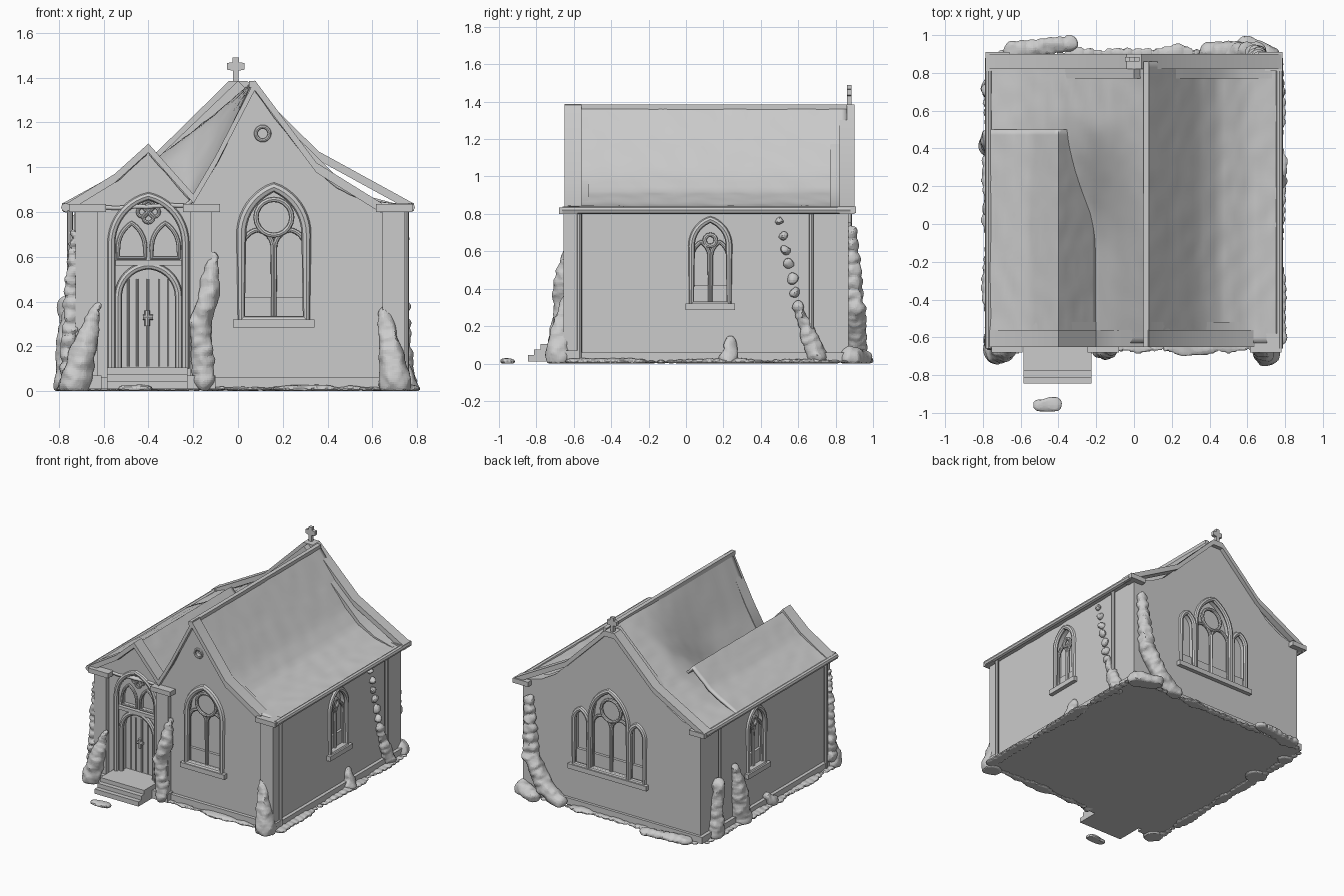
import bpy, bmesh, math, random
from mathutils import Matrix, Vector, noise

if "Cube" in bpy.data.objects:
    bpy.data.objects.remove(bpy.data.objects["Cube"])

random.seed(4)


def frame(u, w, d):
    """Wall frame: u along the wall, v up, w outward, d from the origin."""
    u, w, v = Vector(u), Vector(w), Vector((0, 0, 1))
    m = Matrix((u, v, w)).transposed().to_4x4()
    m.translation = w * d
    return m


FRONT = frame((1, 0, 0), (0, -1, 0), 0.62)
RIGHT = frame((0, 1, 0), (1, 0, 0), 0.73)
BACK = frame((-1, 0, 0), (0, 1, 0), 0.87)
LEFT = frame((0, -1, 0), (-1, 0, 0), 0.73)


def finish(name, bm):
    bmesh.ops.recalc_face_normals(bm, faces=bm.faces)
    me = bpy.data.meshes.new(name)
    bm.to_mesh(me)
    bm.free()
    ob = bpy.data.objects.new(name, me)
    bpy.context.collection.objects.link(ob)
    return ob


def prism(name, pts, w0, w1, M):
    bm = bmesh.new()
    f = bm.faces.new([bm.verts.new(M @ Vector((u, v, w0))) for u, v in pts])
    ext = bmesh.ops.extrude_face_region(bm, geom=[f])
    d = M.to_3x3() @ Vector((0, 0, w1 - w0))
    bmesh.ops.translate(bm, vec=d, verts=[v for v in ext['geom'] if isinstance(v, bmesh.types.BMVert)])
    return finish(name, bm)


def box(name, x0, x1, y0, y1, z0, z1):
    return prism(name, [(x0, z0), (x1, z0), (x1, z1), (x0, z1)], -y0, -y1, frame((1, 0, 0), (0, -1, 0), 0))


def tube(name, lines, r, M, w=0.0, closed=False):
    cu = bpy.data.curves.new(name, 'CURVE')
    cu.dimensions = '3D'
    cu.bevel_depth, cu.bevel_resolution, cu.use_fill_caps = r, 2, True
    for pts in lines:
        s = cu.splines.new('POLY')
        s.points.add(len(pts) - 1)
        for p, (u, v) in zip(s.points, pts):
            p.co = (M @ Vector((u, v, w))).to_4d()
        s.use_cyclic_u = closed
    ob = bpy.data.objects.new(name, cu)
    bpy.context.collection.objects.link(ob)
    bpy.ops.object.select_all(action='DESELECT')
    ob.select_set(True)
    bpy.context.view_layer.objects.active = ob
    bpy.ops.object.convert(target='MESH')
    return ob


def arch(cx, hw, base, spring, top, n=10):
    h = top - spring
    c = (h * h - hw * hw) / (2 * hw)
    a = math.atan2(h, c)
    right = [(hw + c, i * a / n) for i in range(n + 1)]
    right = [(R * math.cos(t) - c, spring + R * math.sin(t)) for R, t in right]
    pts = [(hw, base)] + right
    return [(cx + u, v) for u, v in pts] + [(cx - u, v) for u, v in reversed(pts[:-1])]


def circle(cx, cz, r, n=20):
    return [(cx + r * math.cos(i * math.tau / n), cz + r * math.sin(i * math.tau / n)) for i in range(n)]


def cut(wall, pts, depth, M):
    c = prism("cutter", pts, -depth, 0.1, M)
    c.hide_render = True
    mod = wall.modifiers.new("opening", 'BOOLEAN')
    mod.operation, mod.solver, mod.object = 'DIFFERENCE', 'EXACT', c
    bpy.context.view_layer.objects.active = wall
    bpy.ops.object.modifier_apply(modifier=mod.name)
    bpy.data.objects.remove(c)


def window(name, wall, M, cx, hw, base, spring, top, lights=2, ring=0.0, fr=0.018):
    outline = arch(cx, hw, base, spring, top)
    cut(wall, outline, 0.05, M)
    tube(name + "_surround", [outline], fr, M, 0.0, True)
    s = hw + fr + 0.015
    prism(name + "_sill", [(cx - s, base - 0.035), (cx + s, base - 0.035), (cx + s, base), (cx - s, base)], -0.04, 0.03, M)
    low = base + 0.1
    prism(name + "_lower_panel", [(cx - hw, base), (cx + hw, base), (cx + hw, low), (cx - hw, low)], -0.052, -0.03, M)
    if lights == 2:
        tip = spring + (0.02 if ring else 0.06)
        subs = [arch(cx + s * hw / 2, hw / 2 - 0.004, base, tip - 0.08, tip) for s in (-1, 1)]
        tube(name + "_tracery", subs, 0.011, M, -0.025, True)
    if ring:
        tube(name + "_ring", [circle(cx, spring + ring * 0.95, ring)], 0.012, M, -0.02, True)


# walls
body = box("nave_walls", -0.73, 0.73, -0.54, 0.79, 0.012, 0.82)
front = prism("front_wall", [(-0.73, 0.012), (0.73, 0.012), (0.73, 0.82), (0.62, 0.83), (0.35, 1.0), (0.08, 1.36),
              (-0.1, 1.03), (-0.2, 0.87), (-0.4, 1.08), (-0.55, 0.95), (-0.73, 0.83)], -0.1, 0, FRONT)
half = [(0.73, 0.012), (0.73, 0.83), (0.58, 0.87), (0.46, 0.94), (0.35, 1.05)]
back = prism("back_wall", half + [(0, 1.385)] + [(-u, v) for u, v in reversed(half)], -0.1, 0, BACK)
box("plinth", -0.755, 0.755, -0.645, 0.89, 0.01, 0.06)

# windows
window("front_window", front, FRONT, 0.16, 0.145, 0.32, 0.70, 0.91, 2, 0.08, 0.022)
window("right_window", body, RIGHT, 0.13, 0.1, 0.32, 0.63, 0.77, 2, 0.03)
window("left_window", body, LEFT, -0.22, 0.1, 0.32, 0.63, 0.77, 2, 0.03)
window("back_centre_window", back, BACK, -0.02, 0.155, 0.32, 0.70, 0.93, 2, 0.08)
for i, u in enumerate((-0.25, 0.21)):
    window("back_side_window_%d" % i, back, BACK, u, 0.06, 0.32, 0.65, 0.74, 1)
cut(front, circle(0.11, 1.15, 0.03), 0.04, FRONT)
tube("gable_roundel", [circle(0.11, 1.15, 0.03)], 0.009, FRONT, 0, True)

# porch doorway with window above
cut(front, arch(-0.4, 0.165, 0.1, 0.66, 0.87), 0.03, FRONT)
tube("porch_arch", [arch(-0.4, 0.165, 0.1, 0.66, 0.87)], 0.018, FRONT)
cut(front, arch(-0.4, 0.13, 0.1, 0.42, 0.555), 0.065, FRONT)
tube("door_arch", [arch(-0.4, 0.135, 0.1, 0.42, 0.56)], 0.017, FRONT, -0.02)
prism("door_head_band", [(-0.565, 0.56), (-0.235, 0.56), (-0.235, 0.585), (-0.565, 0.585)], -0.04, 0.0, FRONT)
for u in (-0.475, -0.325):
    lancet = arch(u, 0.06, 0.595, 0.64, 0.75)
    cut(front, lancet, 0.06, FRONT)
    tube("fanlight_lancet", [lancet], 0.01, FRONT, -0.025, True)
foil = [circle(-0.4 + 0.026 * math.cos(a), 0.8 + 0.026 * math.sin(a), 0.022, 12) for a in (0, math.pi / 2, math.pi, -math.pi / 2)]
tube("quatrefoil", foil, 0.008, FRONT, -0.022, True)
for s in (-1, 1):
    tube("door_planks", [[(-0.4 + s * u, 0.11), (-0.4 + s * u, 0.5)] for u in (0.003, 0.05, 0.09)], 0.005, FRONT, -0.063)
tube("door_handle", [[(-0.405, 0.29), (-0.405, 0.36)], [(-0.425, 0.33), (-0.38, 0.33)]], 0.012, FRONT, -0.05)
for i in range(3):
    box("door_step_%d" % i, -0.585, -0.225, -0.845 + 0.033 * i, -0.55, 0.01, 0.045 + 0.03 * i)


# roofs as height fields
def interp(p, x):
    for (a, za), (b, zb) in zip(p, p[1:]):
        if x <= b:
            return za + (zb - za) * max(0, x - a) / (b - a)
    return p[-1][1]


EAST = [(0.065, 1.38), (0.2, 1.2), (0.35, 1.01), (0.45, 0.92), (0.6, 0.85), (0.79, 0.82)]
WEST_FRONT = [(-0.78, 0.82), (-0.22, 0.84), (-0.1, 1.04), (0.065, 1.38)]
WEST_BACK = [(-0.78, 0.825), (-0.6, 0.89), (-0.4, 1.01), (-0.1, 1.24), (0.065, 1.38)]
PORCH = [(-0.78, 0.825), (-0.55, 0.95), (-0.4, 1.085), (-0.2, 0.86)]


def main_roof(x, y):
    if x > 0.065:
        return interp(EAST, x)
    s = min(1, max(0, (y + 0.15) / 0.75))
    s = s * s * (3 - 2 * s)
    return interp(WEST_FRONT, x) * (1 - s) + interp(WEST_BACK, x) * s


def span(a, b, n):
    return [a + (b - a) * i / n for i in range(n)] + [b]


def roof(name, xs, ys, fn):
    bm = bmesh.new()
    g = [[bm.verts.new((x, y, fn(x, y) + 0.005 * noise.noise((x * 22, y * 9, 0)))) for y in ys] for x in xs]
    for r, q in zip(g, g[1:]):
        for j in range(len(ys) - 1):
            bm.faces.new((r[j], q[j], q[j + 1], r[j + 1]))
    ob = finish(name, bm)
    m = ob.modifiers.new("thickness", 'SOLIDIFY')
    m.thickness, m.offset = 0.018, -1


roof("main_roof", span(-0.78, 0.065, 34)[:-1] + span(0.065, 0.78, 26), span(-0.63, 0.86, 50), main_roof)
roof("porch_roof", span(-0.78, -0.4, 16)[:-1] + span(-0.4, -0.2, 10), span(-0.63, 0.5, 40), lambda x, y: interp(PORCH, x))
box("ridge_cap", 0.05, 0.08, -0.65, 0.86, 1.355, 1.385)


# gable copings
def coping(name, pts, t, w0, w1, M):
    prism(name, pts + [(u, v - t) for u, v in reversed(pts)], w0, w1, M)


coping("main_gable_coping", [(-0.2, 0.88), (-0.1, 1.05), (0.075, 1.388), (0.35, 1.02), (0.64, 0.84)], 0.045, -0.06, 0.03, FRONT)
coping("porch_gable_coping", [(-0.77, 0.835), (-0.55, 0.97), (-0.4, 1.105), (-0.2, 0.88)], 0.04, -0.06, 0.03, FRONT)
coping("back_gable_coping", [(-0.78, 0.84), (-0.36, 1.07), (-0.04, 1.385), (0.04, 1.385), (0.36, 1.07), (0.78, 0.84)], 0.04, -0.05, 0.03, BACK)

# roof cross
cross = [(0.012, 1.37), (0.012, 1.43), (0.038, 1.435), (0.038, 1.465), (0.014, 1.468), (0.014, 1.49)]
prism("roof_cross", [(u + 0.01, v) for u, v in cross] + [(0.01 - u, v) for u, v in reversed(cross)], -0.01, 0.015, BACK)

# eaves, corner piers and drain pipes
for s, M in ((1, RIGHT), (-1, LEFT)):
    tube("eaves_gutter", [[(-0.66, 0.82), (0.88, 0.82)] if s > 0 else [(-0.88, 0.82), (0.66, 0.82)]], 0.02, M, 0.04)
    for y in (-0.57, 0.67):
        tube("drain_pipe", [[(s * y, 0.02), (s * y, 0.82)]], 0.013, M, 0.02)
    box("back_corner_cap", s * 0.66, s * 0.785, 0.81, 0.91, 0.805, 0.84)
for i, x in enumerate((-0.675, -0.165, 0.695)):
    box("front_pier_%d" % i, x - 0.05, x + 0.05, -0.655, -0.58, 0.012, 0.81)
    box("pier_cap_%d" % i, x - 0.08, x + 0.085, -0.68, -0.58, 0.8, 0.835)
    box("pier_foot_%d" % i, x - 0.065, x + 0.065, -0.685, -0.58, 0.01, 0.07)


# climbing plants and bushes: blobs along a path, merged by voxels
def foliage(name, path, squash=1.0, steps=6):
    bm = bmesh.new()
    for a, b in zip(path, path[1:]):
        for i in range(steps + 1):
            x, y, z, r = (p + (q - p) * i / steps for p, q in zip(a, b))
            m = Matrix.Translation((x, y, z)) @ Matrix.Diagonal((1, 1, squash, 1))
            bmesh.ops.create_icosphere(bm, subdivisions=3, radius=r, matrix=m)
    for v in bm.verts:
        v.co += 0.014 * noise.noise_vector(v.co * 22) * (1, squash)[squash < 1]
        v.co.z = max(0.0, v.co.z)
    ob = finish(name, bm)
    m = ob.modifiers.new("merge", 'REMESH')
    m.mode, m.voxel_size = 'VOXEL', 0.009


foliage("left_front_ivy", [(-0.73, -0.67, 0.03, 0.07), (-0.69, -0.67, 0.18, 0.06), (-0.63, -0.65, 0.38, 0.02)])
foliage("left_corner_ivy", [(-0.75, -0.62, 0.1, 0.05), (-0.74, -0.62, 0.45, 0.035), (-0.73, -0.63, 0.7, 0.02)])
foliage("middle_ivy", [(-0.15, -0.67, 0.05, 0.05), (-0.17, -0.66, 0.3, 0.05), (-0.13, -0.66, 0.43, 0.05), (-0.11, -0.64, 0.6, 0.025)])
foliage("right_front_ivy", [(0.7, -0.68, 0.04, 0.075), (0.68, -0.67, 0.2, 0.05), (0.65, -0.64, 0.35, 0.025)])
foliage("right_wall_ivy", [(0.74, 0.7, 0.04, 0.055), (0.74, 0.6, 0.3, 0.03), (0.735, 0.5, 0.76, 0.025)])
foliage("right_wall_bush", [(0.755, 0.23, 0.02, 0.05), (0.74, 0.24, 0.12, 0.03)])
foliage("left_wall_ivy", [(-0.75, 0.72, 0.03, 0.06), (-0.76, 0.72, 0.25, 0.04), (-0.76, 0.7, 0.38, 0.045)])
foliage("left_wall_shrub", [(-0.74, 0.42, 0.03, 0.08), (-0.75, 0.45, 0.25, 0.06), (-0.74, 0.48, 0.42, 0.03)])
foliage("left_wall_bush", [(-0.76, 0.08, 0.02, 0.045), (-0.75, 0.12, 0.07, 0.03)])
foliage("back_ivy", [(0.4, 0.91, 0.03, 0.05), (0.52, 0.91, 0.1, 0.06), (0.64, 0.9, 0.3, 0.06), (0.67, 0.88, 0.7, 0.04)])
foliage("back_right_corner_bush", [(0.6, 0.94, 0.02, 0.055), (0.72, 0.88, 0.03, 0.06)])
foliage("back_left_bush", [(-0.64, 0.92, 0.02, 0.05), (-0.34, 0.955, 0.02, 0.045)], 0.6)
foliage("loose_rock", [(-0.5, -0.96, 0.01, 0.035), (-0.42, -0.955, 0.01, 0.04)], 0.6)

# ragged moss fringe along the base
for name, (x0, y0), (x1, y1) in (("front_moss", (-0.1, -0.66), (0.74, -0.65)), ("right_moss", (0.765, -0.6), (0.77, 0.85)),
                                 ("left_moss", (-0.765, -0.6), (-0.765, 0.85)), ("back_moss", (-0.7, 0.9), (0.74, 0.91))):
    pts = []
    for i in range(15):
        t = i / 14
        pts.append((x0 + (x1 - x0) * t, y0 + (y1 - y0) * t, 0.01, random.uniform(0.015, 0.05)))
    foliage(name, pts, 0.4, 2)

# smooth shading with sharp edges kept
bpy.ops.object.select_all(action='SELECT')
bpy.context.view_layer.objects.active = body
bpy.ops.object.shade_smooth_by_angle(angle=math.radians(35))
